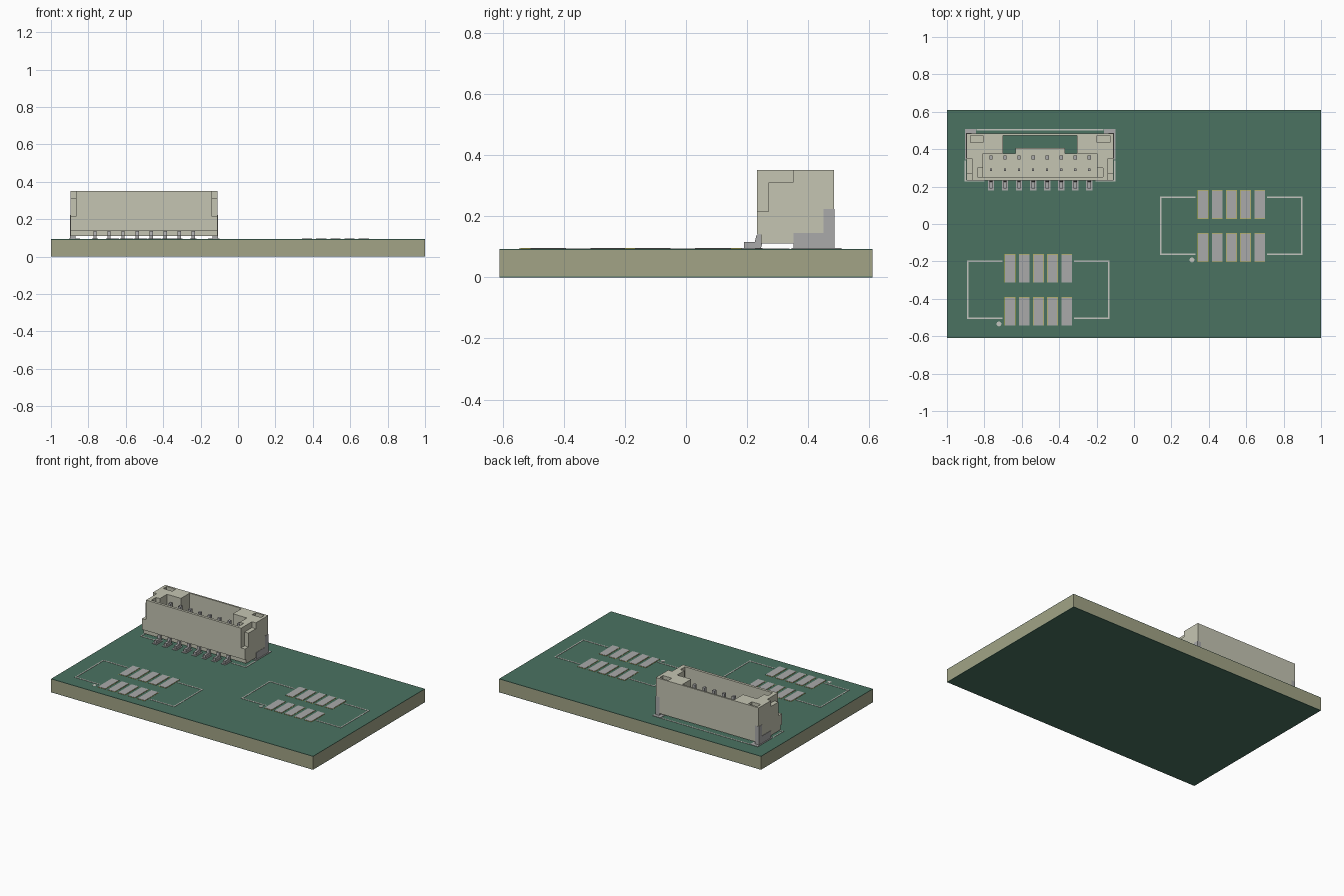
import bpy, bmesh
from mathutils import Matrix

if "Cube" in bpy.data.objects:
    bpy.data.objects.remove(bpy.data.objects["Cube"])


def material(name, rgb):
    m = bpy.data.materials.new(name)
    m.diffuse_color = (*rgb, 1)
    m.use_nodes = True
    m.node_tree.nodes["Principled BSDF"].inputs["Base Color"].default_value = m.diffuse_color
    return m


GREEN = material("solder_mask", (0.07, 0.17, 0.12))
TAN = material("substrate", (0.36, 0.37, 0.24))
IVORY = material("housing", (0.56, 0.56, 0.45))
METAL = material("metal", (0.40, 0.40, 0.40))
GOLD = material("copper", (0.50, 0.45, 0.05))
INK = material("silkscreen", (0.55, 0.56, 0.52))


def finish(name, bm, mat):
    bmesh.ops.recalc_face_normals(bm, faces=bm.faces)
    me = bpy.data.meshes.new(name)
    bm.to_mesh(me)
    bm.free()
    ob = bpy.data.objects.new(name, me)
    bpy.context.collection.objects.link(ob)
    if mat:
        me.materials.append(mat)
    return ob


def add_box(bm, x0, x1, y0, y1, z0, z1):
    mid = Matrix.Translation(((x0 + x1) / 2, (y0 + y1) / 2, (z0 + z1) / 2))
    size = Matrix.Diagonal((x1 - x0, y1 - y0, z1 - z0, 1))
    bmesh.ops.create_cube(bm, size=1, matrix=mid @ size)


def boxes(name, items, mat=None):
    bm = bmesh.new()
    for b in items:
        add_box(bm, *b)
    return finish(name, bm, mat)


def extrude_x(name, profile, spans, mat):
    """Extrude a (y, z) profile along each x span."""
    bm = bmesh.new()
    for x0, x1 in spans:
        face = bm.faces.new([bm.verts.new((x0, y, z)) for y, z in profile])
        new = bmesh.ops.extrude_face_region(bm, geom=[face])["geom"]
        verts = [v for v in new if isinstance(v, bmesh.types.BMVert)]
        bmesh.ops.translate(bm, verts=verts, vec=(x1 - x0, 0, 0))
    return finish(name, bm, mat)


def cut(ob, b):
    cutter = boxes("cutter", [b])
    cutter.hide_render = True
    mod = ob.modifiers.new("cut", 'BOOLEAN')
    mod.operation, mod.solver, mod.object = 'DIFFERENCE', 'EXACT', cutter
    bpy.context.view_layer.objects.active = ob
    bpy.ops.object.modifier_apply(modifier=mod.name)
    bpy.data.objects.remove(cutter)


# Circuit board with mask on both sides
TOP = 0.093
boxes("board_core", [(-1, 1, -0.61, 0.61, 0.003, 0.09)], TAN)
boxes("mask_top", [(-1, 1, -0.61, 0.61, 0.09, TOP)], GREEN)
boxes("mask_bottom", [(-1, 1, -0.61, 0.61, 0, 0.003)], GREEN)


def outline_strip(x0, y0, x1, y1, w=0.004):
    return (min(x0, x1) - w, max(x0, x1) + w, min(y0, y1) - w, max(y0, y1) + w, TOP, TOP + 0.002)


# Two ten-pad header footprints
for tag, cx, cy in (("right", 0.521, -0.010), ("left", -0.511, -0.352)):
    centres = [(cx + (i - 2) * 0.0757, cy + s * 0.115) for i in range(5) for s in (-1, 1)]
    boxes(f"{tag}_header_copper",
          [(x - 0.029, x + 0.029, y - 0.077, y + 0.077, TOP, TOP + 0.001) for x, y in centres], GOLD)
    boxes(f"{tag}_header_pads",
          [(x - 0.027, x + 0.027, y - 0.075, y + 0.075, TOP, TOP + 0.003) for x, y in centres], METAL)
    strips = []
    for s in (-1, 1):
        strips.append(outline_strip(cx + s * 0.377, cy - 0.1525, cx + s * 0.377, cy + 0.1525))
        for t in (-0.1525, 0.1525):
            strips.append(outline_strip(cx + s * 0.195, cy + t, cx + s * 0.377, cy + t))
    boxes(f"{tag}_header_outline", strips, INK)
    bm = bmesh.new()
    bmesh.ops.create_cone(bm, cap_ends=True, segments=24, radius1=0.013, radius2=0.013, depth=0.002,
                          matrix=Matrix.Translation((cx - 0.211, cy - 0.182, TOP + 0.001)))
    finish(f"{tag}_pin_one_dot", bm, INK)

# Connector footprint: outline, signal pads and anchor pads
C = -0.502
pins = [C + (i - 3.5) * 0.075 for i in range(8)]
strips = [outline_strip(C - 0.335, 0.504, C + 0.335, 0.504)]
for s in (-1, 1):
    strips.append(outline_strip(C + s * 0.4, 0.23, C + s * 0.4, 0.335))
    strips.append(outline_strip(C + s * 0.3, 0.23, C + s * 0.4, 0.23))
boxes("connector_outline", strips, INK)
boxes("connector_pads", [(x - 0.017, x + 0.017, 0.18, 0.25, TOP, TOP + 0.003) for x in pins], METAL)
boxes("anchor_pads", [(C + s * 0.372 - 0.03, C + s * 0.372 + 0.03, 0.345, 0.508, TOP, TOP + 0.003)
                      for s in (-1, 1)], METAL)

# Connector housing: stepped profile, then cavity, latch window and end notches
housing = extrude_x("connector_housing",
                    [(0.232, 0.351), (0.232, 0.14), (0.245, 0.14), (0.245, 0.11),
                     (0.485, 0.11), (0.485, 0.351)], [(C - 0.393, C + 0.393)], IVORY)
cut(housing, (C - 0.305, C + 0.305, 0.25, 0.378, 0.16, 0.4))
cut(housing, (C - 0.335, C + 0.335, 0.25, 0.30, 0.20, 0.4))
cut(housing, (C - 0.198, C + 0.198, 0.37, 0.473, 0.16, 0.4))
cut(housing, (C - 0.198, C + 0.198, 0.405, 0.473, 0.05, 0.4))
for s in (-1, 1):
    a, b = sorted((C + s * 0.132, C + s * 0.198))
    cut(housing, (a, b, 0.378, 0.41, 0.05, 0.4))
    a, b = sorted((C + s * 0.363, C + s * 0.42))
    cut(housing, (a, b, 0.2, 0.27, 0.215, 0.4))
    cut(housing, (a, b, 0.2, 0.35, 0.31, 0.4))
    a, b = sorted((C + s * 0.305, C + s * 0.373))
    cut(housing, (a, b, 0.435, 0.472, 0.23, 0.4))

# Bent terminals and contact posts
extrude_x("terminal_feet",
          [(0.19, 0.095), (0.245, 0.095), (0.25, 0.112), (0.30, 0.112), (0.30, 0.137),
           (0.23, 0.137), (0.225, 0.115), (0.19, 0.115)],
          [(x - 0.009, x + 0.009) for x in pins], METAL)
posts = [(x - 0.009, x + 0.009, 0.345, 0.366, 0.15, 0.31) for x in pins]
posts += [(x - 0.006, x + 0.006, 0.283, 0.297, 0.15, 0.175) for x in pins]
boxes("contact_posts", posts, METAL)

# L-shaped anchor tabs at both ends
spans = [sorted((C + s * 0.366, C + s * 0.395)) for s in (-1, 1)]
extrude_x("anchor_tabs",
          [(0.352, 0.096), (0.486, 0.096), (0.486, 0.223), (0.45, 0.223),
           (0.45, 0.145), (0.352, 0.145)], spans, METAL)
